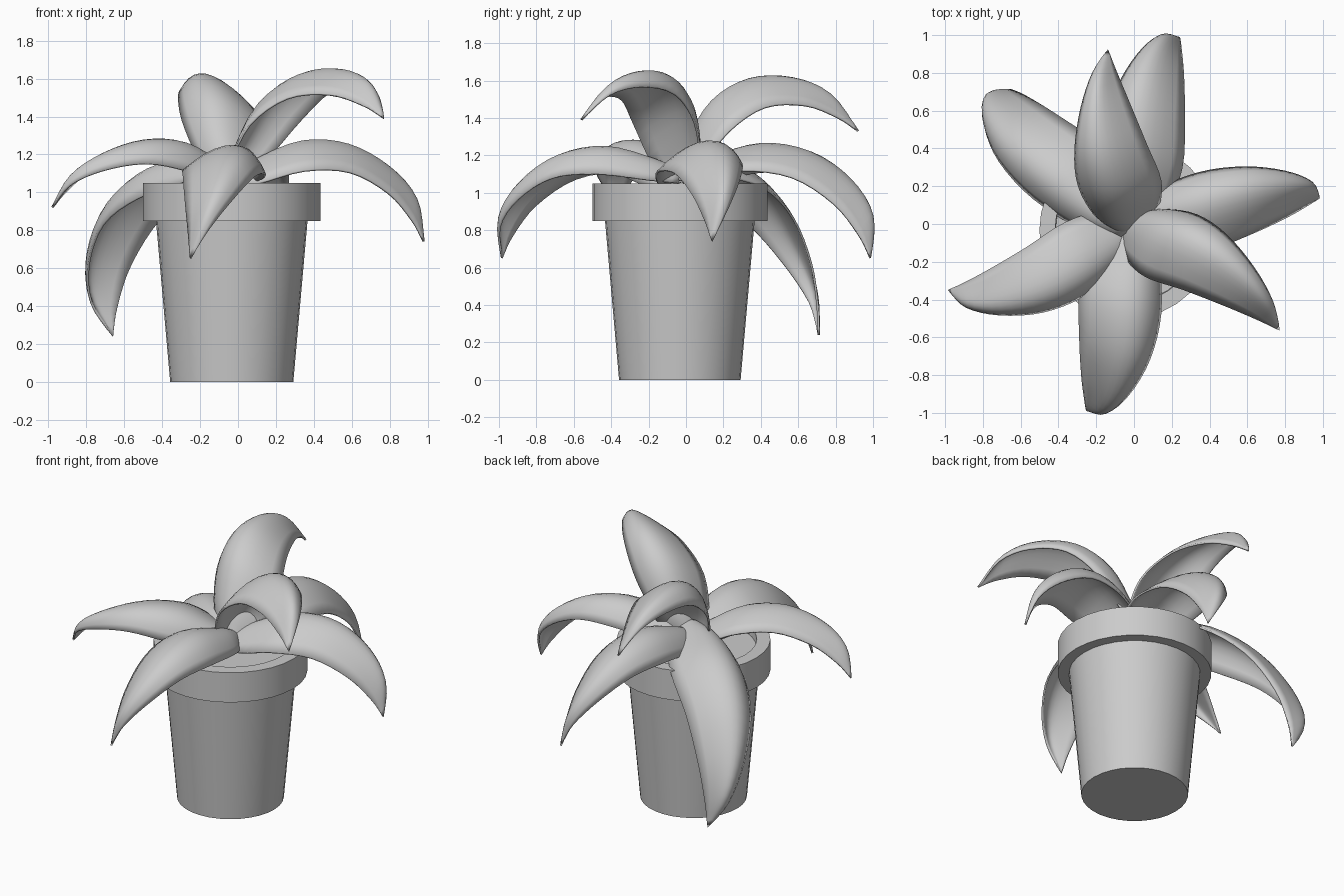
import bpy, bmesh, math
from mathutils import Vector, Matrix

if "Cube" in bpy.data.objects:
    bpy.data.objects.remove(bpy.data.objects["Cube"])

CX = CY = -0.033


def finish(name, bm, angle=35):
    bmesh.ops.recalc_face_normals(bm, faces=bm.faces)
    me = bpy.data.meshes.new(name)
    bm.to_mesh(me)
    bm.free()
    ob = bpy.data.objects.new(name, me)
    bpy.context.collection.objects.link(ob)
    bpy.ops.object.select_all(action='DESELECT')
    ob.select_set(True)
    bpy.context.view_layer.objects.active = ob
    bpy.ops.object.shade_smooth_by_angle(angle=math.radians(angle))
    return ob


def lathe(name, profile, n=32):
    bm = bmesh.new()
    rings = []
    for r, z in profile:
        if r == 0:
            rings.append([bm.verts.new((CX, CY, z))] * n)
        else:
            rings.append([bm.verts.new((CX + r * math.cos(2 * math.pi * i / n),
                                        CY + r * math.sin(2 * math.pi * i / n), z)) for i in range(n)])
    for a, b in zip(rings, rings[1:]):
        for i in range(n):
            j = (i + 1) % n
            bm.faces.new(list(dict.fromkeys((a[i], a[j], b[j], b[i]))))
    return finish(name, bm)


# Pot with overhanging rim, filled with soil
lathe("pot", [(0, 0), (0.325, 0), (0.40, 0.85), (0.468, 0.85), (0.468, 1.05),
              (0.385, 1.05), (0.38, 0.97)])
lathe("soil", [(0, 1.0), (0.383, 1.0)])

# One leaf: right edge, ridge and left edge, running from root to tip
TIP = (0.98, 0.14, -0.31)
RIGHT = [(0, -.06, 0), (.12, -.13, 0), (.36, -.14, .06), (.6, -.06, .05), (.8, .03, -.06), (.92, .1, -.2), TIP]
RIDGE = [(-.02, 0, .04), (.12, .05, .13), (.36, .1, .22), (.6, .15, .2), (.81, .18, .08), (.945, .175, -.09), TIP]
LEFT = [(0, .07, 0), (.12, .18, .04), (.36, .27, .1), (.6, .295, .1), (.81, .27, 0), (.945, .215, -.14), TIP]


def spline(pts, u):
    p = [Vector(q) for q in pts]
    p = [2 * p[0] - p[1]] + p + [2 * p[-1] - p[-2]]
    s = u * (len(pts) - 1)
    i = min(int(s), len(pts) - 2)
    t = s - i
    a, b, c, d = p[i:i + 4]
    return 0.5 * (2 * b + (c - a) * t + (2 * a - 5 * b + 4 * c - d) * t * t + (3 * b - a - 3 * c + d) * t ** 3)


def aim(v):
    # rotation taking +x to the direction v, keeping the leaf upright
    az = math.atan2(v.y, v.x)
    el = math.atan2(v.z, math.hypot(v.x, v.y))
    return Matrix.Rotation(az, 3, 'Z') @ Matrix.Rotation(-el, 3, 'Y')


def leaf(name, tip, base_z, roll=0, width=1, arch=1, nu=24, nv=10):
    base = Vector((-0.02, -0.02, base_z))
    chord, ref = Vector(tip) - base, Vector(TIP)
    m = (aim(chord) @ Matrix.Rotation(math.radians(roll), 3, 'X')
         @ Matrix.Diagonal((1, width, arch)) @ aim(ref).inverted())
    m = m * (chord.length / ref.length)
    bm = bmesh.new()
    rows = []
    for i in range(nu + 1):
        r, c, l = (spline(k, i / nu) for k in (RIGHT, RIDGE, LEFT))
        row = []
        for j in range(nv + 1):
            t = 2 * j / nv - 1
            p = r * (t * (t - 1) / 2) + c * (1 - t * t) + l * (t * (t + 1) / 2)
            row.append(bm.verts.new(base + m @ p))
        rows.append(row)
    for a, b in zip(rows, rows[1:]):
        for j in range(nv):
            bm.faces.new((a[j], b[j], b[j + 1], a[j + 1]))
    bmesh.ops.remove_doubles(bm, verts=bm.verts, dist=0.0005)
    ob = finish(name, bm, 60)
    sol = ob.modifiers.new("thickness", 'SOLIDIFY')
    sol.thickness = 0.012
    sol.offset = 0


# Leaves, each aimed at its tip
leaf("leaf_right", (0.98, 0.14, 0.74), 1.04, -2)
leaf("leaf_front_right", (0.77, -0.56, 1.39), 1.07, -8, 1.05, 1.17)
leaf("leaf_front", (-0.25, -0.985, 0.65), 1.06, -7, 1.05)
leaf("leaf_left", (-0.98, -0.35, 0.92), 1.03, -17, 1, 0.9)
leaf("leaf_back_left", (-0.66, 0.71, 0.24), 1.13, -12, 0.86, 0.88)
leaf("leaf_back_upright", (-0.14, 0.92, 1.33), 1.07, -3, 1.12, 1.19)
leaf("leaf_back", (0.24, 0.985, 0.65), 1.06, -6)
